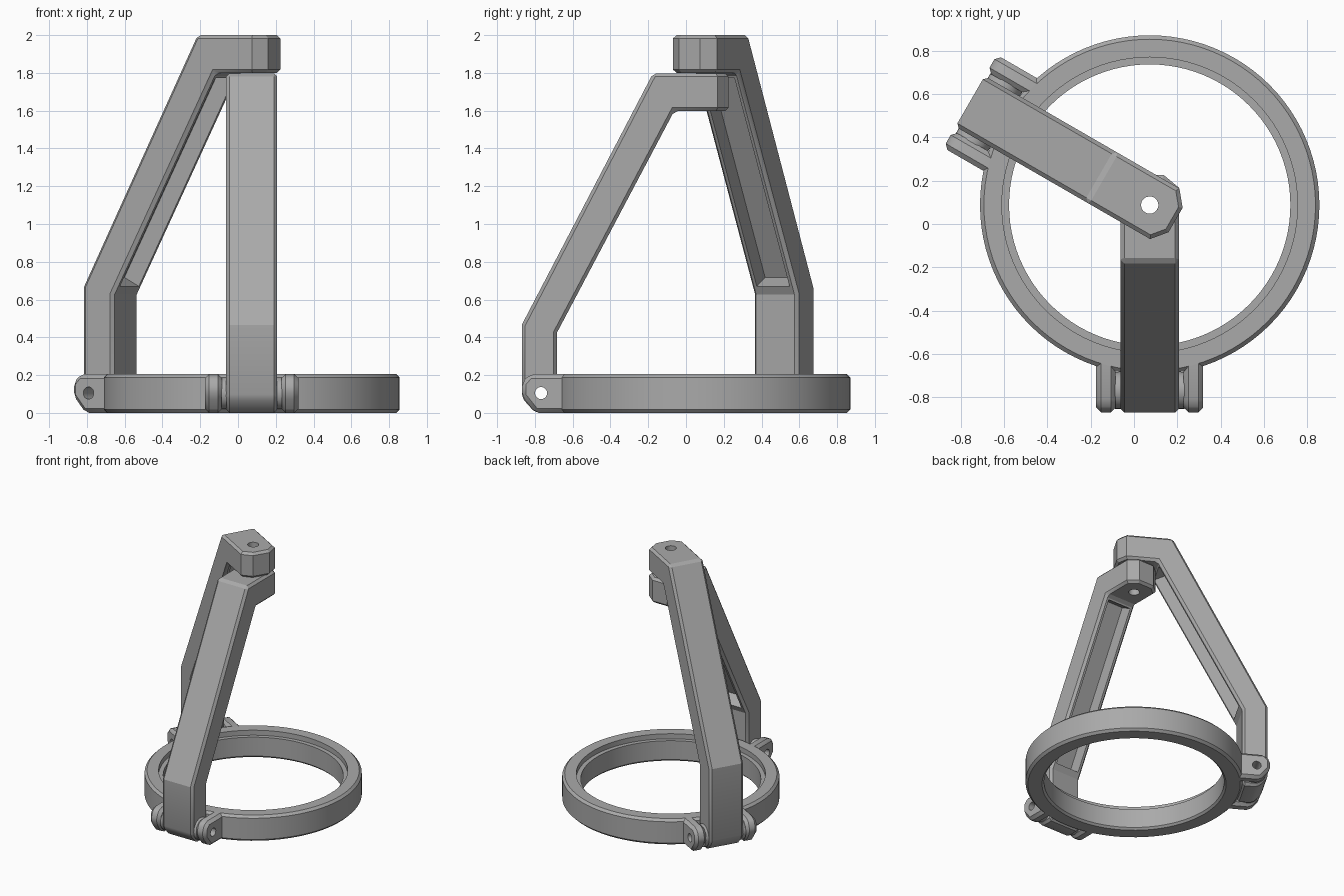
import bpy, bmesh, math
from mathutils import Vector, Matrix

cube = bpy.data.objects.get("Cube")
if cube:
    bpy.data.objects.remove(cube)

grey = bpy.data.materials.new("plain_grey")
grey.use_nodes = True
grey.diffuse_color = (0.4, 0.4, 0.4, 1)
grey.node_tree.nodes["Principled BSDF"].inputs["Base Color"].default_value = (0.4, 0.4, 0.4, 1)

CENTRE = Vector((0.0725, 0.0875, 0))
HALF = 0.135      # half width of an arm
PIVOT = 0.855     # hinge distance from the ring axis
HINGE_Z = 0.105


def finish(name, bm, turn=0):
    """Turn mesh data into a placed object."""
    bmesh.ops.recalc_face_normals(bm, faces=bm.faces)
    mesh = bpy.data.meshes.new(name)
    bm.to_mesh(mesh)
    bm.free()
    mesh.materials.append(grey)
    obj = bpy.data.objects.new(name, mesh)
    obj.matrix_world = Matrix.Translation(CENTRE) @ Matrix.Rotation(turn, 4, "Z")
    bpy.context.collection.objects.link(obj)
    return obj


def prism(points, x0, x1):
    """Extrude an (outward, height) outline sideways; outward is -y."""
    bm = bmesh.new()
    face = bm.faces.new([bm.verts.new((x0, -u, z)) for u, z in points])
    ext = bmesh.ops.extrude_face_region(bm, geom=[face])
    moved = [v for v in ext["geom"] if isinstance(v, bmesh.types.BMVert)]
    bmesh.ops.translate(bm, verts=moved, vec=(x1 - x0, 0, 0))
    bmesh.ops.recalc_face_normals(bm, faces=bm.faces)
    return bm


def chamfer(bm, width, skip=lambda e: False):
    edges = [e for e in bm.edges if e.calc_face_angle(0) > math.radians(35) and not skip(e)]
    bmesh.ops.bevel(bm, geom=edges, offset=width, segments=1, affect="EDGES", clamp_overlap=True)


def rod(radius, length, matrix):
    bm = bmesh.new()
    bmesh.ops.create_cone(bm, cap_ends=True, segments=32, radius1=radius, radius2=radius,
                          depth=length, matrix=matrix)
    return bm


def cut(obj, bm, turn):
    """Subtract a temporary cutter."""
    cutter = finish("cutter", bm, turn)
    cutter.hide_render = True
    mod = obj.modifiers.new("cut", "BOOLEAN")
    mod.operation, mod.solver, mod.object = "DIFFERENCE", "EXACT", cutter
    bpy.context.view_layer.objects.active = obj
    bpy.ops.object.modifier_apply(modifier=mod.name)
    bpy.data.objects.remove(cutter)


def smooth(obj):
    bpy.ops.object.select_all(action="DESELECT")
    obj.select_set(True)
    bpy.context.view_layer.objects.active = obj
    bpy.ops.object.shade_smooth_by_angle(angle=math.radians(25))


HINGE = Matrix.Translation((0, -PIVOT, HINGE_Z)) @ Matrix.Rotation(math.pi / 2, 4, "Y")


def arm(name, lift, turn):
    inner_low, inner_top = Vector((0.771, 0.424 + lift)), Vector((0.15, 1.598 + lift))
    outline = [(0.771, 0), (0.885, 0), (0.957, 0.08), (0.957, 0.466 + lift),
               (0.262, 1.798 + lift), (-0.138, 1.798 + lift), (-0.138, inner_top.y),
               inner_top, inner_low]
    bm = prism(outline, -HALF, HALF)
    # Clip the head corners
    for side in (-1, 1):
        geom = bm.verts[:] + bm.edges[:] + bm.faces[:]
        res = bmesh.ops.bisect_plane(bm, geom=geom, plane_co=(side * 0.065, 0.138, 0),
                                     plane_no=(side * 0.058, 0.07, 0), clear_outer=True)
        rim = [e for e in res["geom_cut"] if isinstance(e, bmesh.types.BMEdge)]
        bmesh.ops.edgeloop_fill(bm, edges=rim)
    bmesh.ops.recalc_face_normals(bm, faces=bm.faces)

    def head_corner(e):
        a, b = (v.co for v in e.verts)
        return a.y > 0 and (a - b).xy.length < 0.001
    chamfer(bm, 0.018, head_corner)
    obj = finish(name, bm, turn)
    # Channel along the sloping inner face
    along = (inner_top - inner_low).normalized()
    deep = Vector((along.y, -along.x))
    lo, hi = inner_low + along * 0.05, inner_top - along * 0.03
    channel = [lo - deep * 0.06, lo + deep * 0.1, hi + deep * 0.1, hi - deep * 0.06]
    cut(obj, prism(channel, -0.1, 0.1), turn)
    # Hinge hole and head hole
    cut(obj, rod(0.032, 1, HINGE), turn)
    cut(obj, rod(0.04, 0.6, Matrix.Translation((0, 0, 1.7 + lift))), turn)
    smooth(obj)


def ears(name, turn):
    outline = [(0.7, 0), (0.885, 0), (0.957, 0.09), (0.957, 0.16), (0.915, 0.205), (0.7, 0.205)]
    for side, label in ((-1, "right"), (1, "left")):
        bm = prism(outline, side * 0.157, side * 0.247)
        chamfer(bm, 0.022, lambda e: all(v.co.y > -0.71 for v in e.verts))
        ear = finish(f"{name}_ear_{label}", bm, turn)
        cut(ear, rod(0.032, 1, HINGE), turn)
        smooth(ear)
        # Spacer washer between ear and arm
        place = Matrix.Translation((side * 0.147, 0, 0)) @ HINGE
        washer = finish(f"{name}_washer_{label}", rod(0.085, 0.026, place), turn)
        cut(washer, rod(0.032, 1, HINGE), turn)
        smooth(washer)


# Ring, stepped inside and chamfered outside
section = [(0.649, 0.015), (0.664, 0), (0.765, 0), (0.783, 0.018), (0.783, 0.187),
           (0.765, 0.205), (0.682, 0.205), (0.682, 0.165), (0.649, 0.165)]
bm = bmesh.new()
loop = [bm.verts.new((r, 0, z)) for r, z in section]
rim = [bm.edges.new((loop[i - 1], loop[i])) for i in range(len(loop))]
bmesh.ops.spin(bm, geom=loop + rim, cent=(0, 0, 0), axis=(0, 0, 1),
               angle=math.tau, steps=96, use_merge=True)
bmesh.ops.remove_doubles(bm, verts=bm.verts, dist=0.0001)
smooth(finish("base_ring", bm))

# Two hinged arms with their ears
for name, lift, turn in (("front_arm", 0, 0), ("side_arm", 0.202, math.radians(-120))):
    arm(name, lift, turn)
    ears(name, turn)
